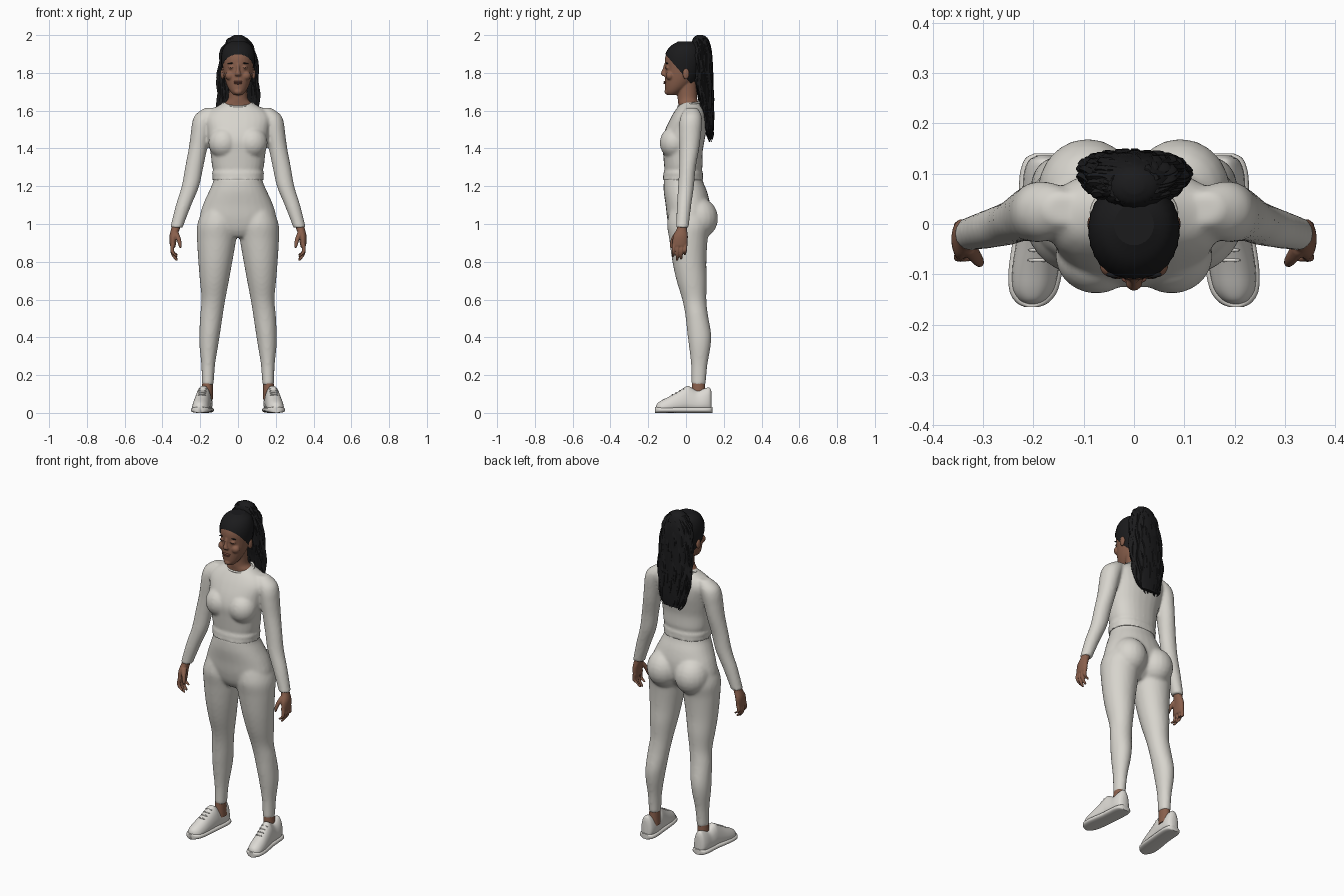
import bpy, bmesh, math, random
from mathutils import Vector, Matrix

if "Cube" in bpy.data.objects:
    bpy.data.objects.remove(bpy.data.objects["Cube"])

random.seed(4)


def material(name, rgb):
    m = bpy.data.materials.new(name)
    m.diffuse_color = (*rgb, 1)
    m.use_nodes = True
    m.node_tree.nodes["Principled BSDF"].inputs["Base Color"].default_value = m.diffuse_color
    return m


SKIN = material("brown skin", (0.25, 0.115, 0.072))
LIPS = material("lip rose", (0.20, 0.075, 0.052))
CLOTH = material("off white cloth", (0.68, 0.66, 0.61))
SHOE = material("shoe white", (0.72, 0.70, 0.66))
HAIR = material("black hair", (0.011, 0.011, 0.012))


def finish(name, bm, mat, angle=50):
    bmesh.ops.recalc_face_normals(bm, faces=bm.faces)
    me = bpy.data.meshes.new(name)
    bm.to_mesh(me)
    bm.free()
    me.materials.append(mat)
    o = bpy.data.objects.new(name, me)
    bpy.context.collection.objects.link(o)
    activate([o])
    bpy.ops.object.shade_smooth_by_angle(angle=math.radians(angle))
    return o


def activate(objs):
    bpy.ops.object.select_all(action='DESELECT')
    for o in objs:
        o.select_set(True)
    bpy.context.view_layer.objects.active = objs[0]


def spline(rows, sub):
    """Catmull-Rom interpolation through rows of numbers."""
    out = []
    for i in range(len(rows) - 1):
        a, b, c, d = (rows[max(i - 1, 0)], rows[i], rows[i + 1], rows[min(i + 2, len(rows) - 1)])
        for k in range(sub):
            t = k / sub
            out.append([0.5 * (2 * q + (r - p) * t + (2 * p - 5 * q + 4 * r - s) * t * t
                               + (3 * q - p - 3 * r + s) * t ** 3) for p, q, r, s in zip(a, b, c, d)])
    out.append(list(rows[-1]))
    return out


def skin_rings(rings):
    bm = bmesh.new()
    loops = [[bm.verts.new(p) for p in ring] for ring in rings]
    n = len(loops[0])
    for a, b in zip(loops, loops[1:]):
        for i in range(n):
            bm.faces.new((a[i], a[(i + 1) % n], b[(i + 1) % n], b[i]))
    bm.faces.new(loops[0])
    bm.faces.new(loops[-1])
    return bm


def unit(i, n, e):
    a = 2 * math.pi * i / n
    c, s = math.cos(a), math.sin(a)
    return math.copysign(abs(c) ** (2 / e), c), math.copysign(abs(s) ** (2 / e), s)


def loft_bm(rows, s=1, n=28, sub=4, e=2.0, ripple=0.0):
    """Rows are (cx, cy, z, rx, ry); s = -1 puts the part on the other side."""
    rings = []
    for cx, cy, z, rx, ry in spline(rows, sub):
        rx, ry = max(rx, 0.002), max(ry, 0.002)
        ring = []
        for i in range(n):
            u, v = unit(i, n, e)
            k = 1 + ripple * (i % 2)
            ring.append((s * cx + rx * u * k, cy + ry * v * k, z))
        rings.append(ring)
    return skin_rings(rings)


def loft(name, rows, mat, **kw):
    return finish(name, loft_bm(rows, **kw), mat)


def ball(name, loc, rad, mat, rot=0):
    bm = bmesh.new()
    bmesh.ops.create_uvsphere(bm, u_segments=20, v_segments=12, radius=1)
    bm.transform(Matrix.Translation(loc) @ Matrix.Rotation(rot, 4, 'Y') @ Matrix.Diagonal((*rad, 1)))
    return finish(name, bm, mat)


def fuse(name, objs, voxel, smooth):
    """Join overlapping parts into one seamless skin."""
    activate(objs)
    bpy.ops.object.join()
    o = bpy.context.object
    o.name = o.data.name = name
    for m in list(o.modifiers):
        o.modifiers.remove(m)
    r = o.modifiers.new("blend", 'REMESH')
    r.mode, r.voxel_size = 'VOXEL', voxel
    f = o.modifiers.new("soften", 'SMOOTH')
    f.factor, f.iterations = 0.5, smooth
    for m in list(o.modifiers):
        bpy.ops.object.modifier_apply(modifier=m.name)
    bpy.ops.object.shade_smooth_by_angle(angle=math.radians(50))
    return o


def front_back(table):
    """(z, half width, front y, back y) to loft rows."""
    return [(0, (f + b) / 2, z, w, (b - f) / 2) for z, w, f, b in table]


SIDES = ((1, "left"), (-1, "right"))

# leggings: pelvis, seat and legs
parts = [loft("pelvis", front_back([(0.93, .06, -.06, .06), (0.97, .15, -.085, .10), (1.03, .20, -.10, .125),
                                    (1.10, .186, -.108, .128), (1.17, .155, -.118, .112),
                                    (1.22, .133, -.118, .092), (1.25, .127, -.115, .085)]), CLOTH, e=2.2)]
LEG = [(.10, .015, 1.08, .085, .10), (.108, .015, 1.0, .107, .115), (.113, .013, .92, .104, .102),
       (.12, .018, .80, .090, .09), (.125, .030, .70, .077, .08), (.13, .044, .60, .063, .064),
       (.14, .056, .52, .060, .060), (.15, .070, .42, .055, .063), (.155, .073, .35, .049, .057),
       (.158, .070, .25, .036, .043), (.16, .066, .145, .031, .038)]
for s, side in SIDES:
    parts.append(loft("leg", LEG, CLOTH, s=s))
    parts.append(ball("seat", (s * .092, .065, 1.03), (.10, .105, .11), CLOTH))
fuse("leggings", parts, 0.009, 5)

# long sleeved top: torso with waist folds, bust and sleeves
parts = [loft("torso", front_back([(1.232, .137, -.126, .094), (1.25, .134, -.121, .09), (1.27, .138, -.120, .09),
                                   (1.285, .132, -.114, .084), (1.31, .138, -.116, .088),
                                   (1.38, .146, -.122, .088), (1.44, .158, -.126, .098), (1.50, .166, -.110, .108),
                                   (1.56, .176, -.082, .108), (1.60, .150, -.058, .098),
                                   (1.63, .098, -.036, .080), (1.645, .072, -.022, .068)]), CLOTH, e=2.3)]
ARM = [(.14, .03, 1.615, .035, .03), (.168, .028, 1.58, .056, .052), (.186, .025, 1.54, .056, .060),
       (.198, .022, 1.48, .052, .058), (.212, .018, 1.40, .049, .052), (.232, .008, 1.30, .048, .044),
       (.252, .0, 1.20, .046, .042), (.288, -.01, 1.10, .041, .038), (.320, -.018, 1.0, .034, .034),
       (.325, -.02, .98, .034, .035)]
for s, side in SIDES:
    parts.append(loft("sleeve", ARM, CLOTH, s=s))
    parts.append(ball("bust", (s * .075, -.062, 1.43), (.082, .077, .085), CLOTH))
fuse("long_sleeve_top", parts, 0.008, 4)

# neckline trim, following the sloping collar
bm = skin_rings([[(.082 * math.cos(a) + .006 * math.cos(a) * math.cos(b), .020 + (.060 + .006 * math.cos(b)) * math.sin(a),
                   1.634 + .012 * math.sin(a) + .006 * math.sin(b)) for b in [k * math.pi / 4 for k in range(8)]]
                 for a in [j * math.pi / 18 for j in range(37)]])
finish("collar", bm, CLOTH)

# head, neck, nose and ears
HEAD = front_back([(1.682, .022, -.098, -.05), (1.70, .040, -.108, -.02), (1.73, .057, -.111, .02),
                   (1.77, .070, -.112, .055), (1.82, .079, -.110, .075), (1.87, .083, -.112, .085),
                   (1.91, .078, -.100, .080), (1.94, .063, -.076, .065), (1.96, .035, -.042, .035)])
parts = [loft("skull", HEAD, SKIN),
         loft("neck", [(0, .018, 1.60, .082, .058), (0, .014, 1.635, .076, .055), (0, .008, 1.66, .054, .052),
                       (0, .006, 1.70, .049, .052), (0, .002, 1.76, .05, .055)], SKIN),
         loft("nose", [(0, -.113, 1.783, .012, .008), (0, -.117, 1.79, .018, .014), (0, -.117, 1.80, .014, .016),
                       (0, -.112, 1.82, .009, .013), (0, -.107, 1.85, .008, .008)], SKIN, n=14),
         ball("chin", (0, -.098, 1.70), (.022, .016, .016), SKIN)]
for s, side in SIDES:
    parts.append(ball("ear", (s * .083, .0, 1.795), (.010, .018, .030), SKIN))
    parts.append(ball("cheek", (s * .042, -.085, 1.785), (.026, .022, .024), SKIN))
    parts.append(ball("eyelid", (s * .033, -.099, 1.828), (.017, .010, .010), SKIN))
fuse("head", parts, 0.0045, 2)
for z, w in ((1.753, .025), (1.745, .021)):
    ball("lip", (0, -.109, z), (w, .010, .0055), LIPS)
for s, side in SIDES:
    ball(side + "_eyebrow", (s * .035, -.100, 1.851), (.020, .007, .0035), HAIR, s * .12)
    ball(side + "_lash_line", (s * .033, -.103, 1.826), (.015, .0065, .002), HAIR)

# hair combed back: enlarged skull cut along the hairline
bm = loft_bm([(x, y + .002, 1.82 + (z - 1.82) * 1.04, w * 1.06 + .002, d * 1.04) for x, y, z, w, d in HEAD],
             n=60, ripple=.018)
bmesh.ops.bisect_plane(bm, geom=bm.verts[:] + bm.edges[:] + bm.faces[:], plane_co=(0, -.1, 1.888),
                       plane_no=Vector((0, 1.15, 1)).normalized(), clear_inner=True)
finish("hair_cap", bm, HAIR, 25)

# ponytail core and loose wavy strands
TAIL = [(0, .075, 2.0, .018, .014), (0, .076, 1.985, .044, .036), (0, .080, 1.95, .068, .047),
        (0, .086, 1.90, .088, .050), (0, .094, 1.80, .100, .048), (0, .103, 1.70, .104, .042),
        (0, .112, 1.60, .098, .034), (0, .124, 1.50, .080, .022), (0, .133, 1.45, .05, .010)]
loft("ponytail", TAIL, HAIR, n=36, ripple=.05)
path = spline(TAIL, 3)
for k in range(34):
    a = 2 * math.pi * (k + random.uniform(-.3, .3)) / 34
    ph, w, end = random.uniform(0, 6), random.uniform(.011, .016), len(path) - random.randint(0, 4)
    rows = []
    for i in range(3, end):
        _, cy, z, rx, ry = path[i]
        t = (i - 3) / (end - 4)
        size = w * min(1, .5 + 2 * t, .25 + 3 * (1 - t))
        rows.append((rx * .97 * math.cos(a) + .005 * math.sin(i * 1.3 + ph),
                     cy + ry * .85 * math.sin(a) + .003 * math.sin(i * 1.1 + ph),
                     z - .015 * t, size, size * .7))
    loft("hair_strand", rows, HAIR, n=6, sub=2)
ball("hair_tie", (0, .055, 1.945), (.042, .03, .03), HAIR)

# hands: palm, four curled fingers and thumb
for s, side in SIDES:
    parts = [loft("palm", [(.325, -.02, 1.0, .025, .027), (.331, -.022, .975, .023, .027),
                           (.342, -.029, .935, .021, .039), (.345, -.033, .89, .016, .040),
                           (.344, -.033, .878, .012, .036)], SKIN, s=s),
             loft("thumb", [(.330, -.045, .955, .016, .016), (.316, -.064, .925, .013, .014),
                            (.308, -.075, .895, .010, .011), (.305, -.078, .872, .005, .006)], SKIN, s=s, n=12)]
    for y, tip in ((-.064, .825), (-.043, .806), (-.022, .812), (-.002, .835)):
        parts.append(loft("finger", [(.344, y, .895, .011, .0105), (.349, y - .002, .865, .0105, .0095),
                                     (.343, y - .003, (.865 + tip) / 2, .010, .009),
                                     (.328, y - .004, tip + .007, .0085, .0075),
                                     (.324, y - .004, tip, .004, .004)], SKIN, s=s, n=12))
    fuse(side + "_hand", parts, 0.004, 2)

# bare ankles
for s, side in SIDES:
    loft(side + "_ankle", [(.165, .068, .07, .033, .042), (.163, .066, .11, .030, .037),
                           (.16, .066, .18, .027, .033)], SKIN, s=s)


def shoe(name, rows, s, z0, taper):
    """Rows are (y, cx, half width, height), running heel to toe."""
    rings = []
    for y, cx, w, h in spline(rows, 4):
        ring = []
        for i in range(28):
            u, v = unit(i, 28, 2.8)
            t = (v + 1) / 2
            ring.append((s * cx + w * u * (1 - taper * t * t), y, z0 + h * t))
        rings.append(ring)
    return finish(name, skin_rings(rings), SHOE)


# trainers with a slim sole
UPPER = [(.136, .176, .018, .10), (.126, .176, .036, .125), (.10, .177, .045, .122), (.06, .179, .046, .110),
         (.025, .182, .046, .128), (.005, .184, .046, .134), (-.04, .190, .048, .106), (-.09, .196, .049, .078),
         (-.13, .200, .043, .058), (-.152, .202, .027, .042), (-.16, .203, .010, .022)]
for s, side in SIDES:
    shoe(side + "_shoe", UPPER, s, .008, .42)
    shoe(side + "_sole", [(y * 1.03, cx, w + .005, .032) for y, cx, w, h in UPPER], s, 0, .04)
    # laces across the tongue
    for j in range(4):
        y = -.012 - .02 * j
        ball(side + "_lace", (s * (.186 - y * .06), y, .134 + y * .55), (.022, .004, .005), SHOE)
